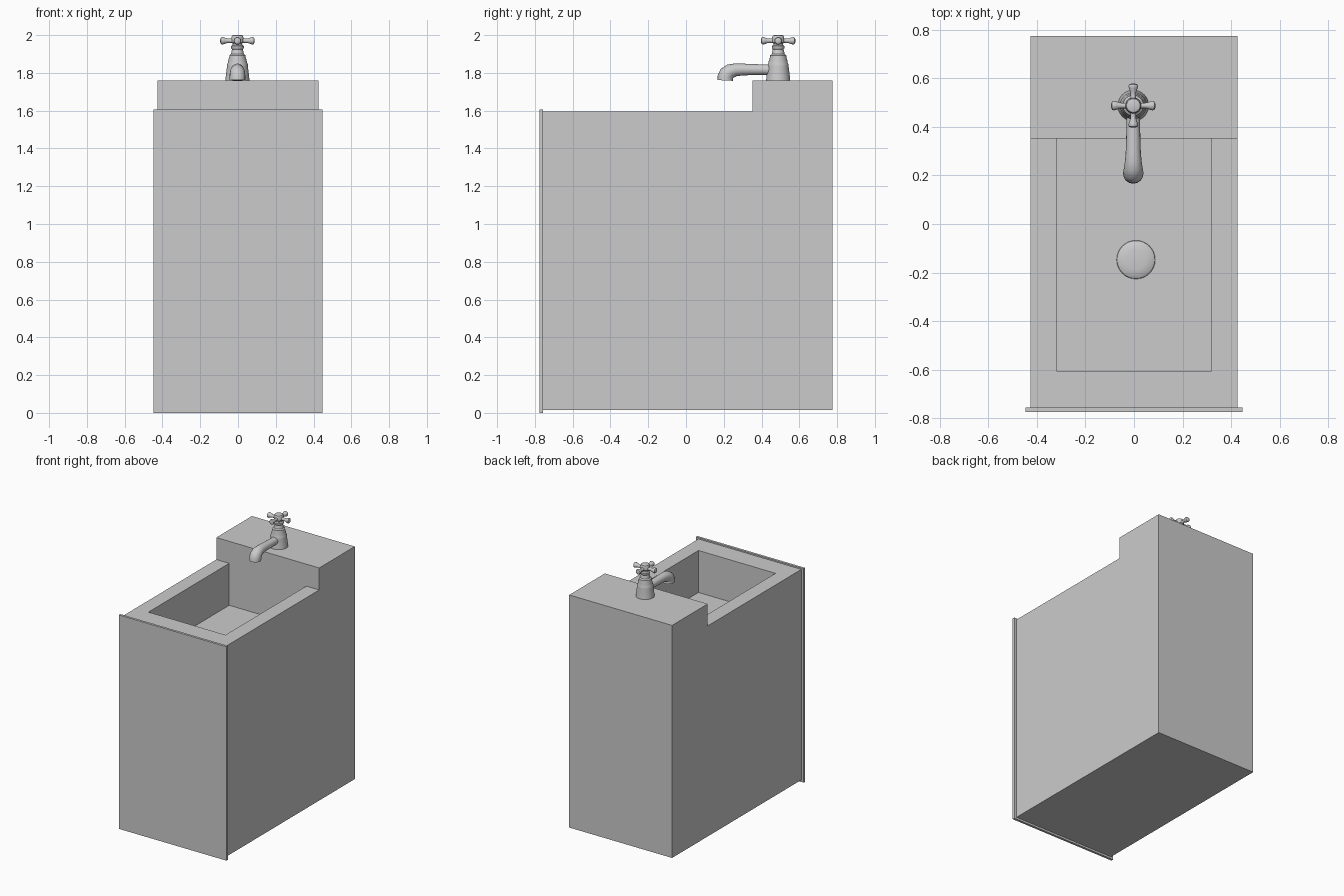
import bpy, bmesh, math
from mathutils import Matrix, Vector

if "Cube" in bpy.data.objects:
    bpy.data.objects.remove(bpy.data.objects["Cube"])


def finish(name, bm, smooth=False):
    bmesh.ops.recalc_face_normals(bm, faces=bm.faces)
    me = bpy.data.meshes.new(name)
    bm.to_mesh(me)
    bm.free()
    ob = bpy.data.objects.new(name, me)
    bpy.context.collection.objects.link(ob)
    if smooth:
        bpy.ops.object.select_all(action='DESELECT')
        ob.select_set(True)
        bpy.context.view_layer.objects.active = ob
        bpy.ops.object.shade_smooth_by_angle(angle=math.radians(40))
    return ob


def box(name, lo, hi):
    bm = bmesh.new()
    lo, hi = Vector(lo), Vector(hi)
    bmesh.ops.create_cube(bm, size=1, matrix=Matrix.Translation((lo + hi) / 2)
                          @ Matrix.Diagonal((*(hi - lo), 1)))
    return finish(name, bm)


def lathe(name, profile, matrix, n=32):
    """Revolve (radius, height) points about local z; ends are closed."""
    bm = bmesh.new()
    rings = [[bm.verts.new((r * math.cos(2 * math.pi * i / n),
                            r * math.sin(2 * math.pi * i / n), z)) for i in range(n)]
             for r, z in profile]
    for a, b in zip(rings, rings[1:]):
        for i in range(n):
            bm.faces.new((a[i], a[(i + 1) % n], b[(i + 1) % n], b[i]))
    bm.faces.new(rings[0])
    bm.faces.new(rings[-1])
    bm.transform(matrix)
    return finish(name, bm, smooth=True)


# cabinet body: stepped side profile extruded across x
bm = bmesh.new()
side = [(-0.76, 0.015), (0.775, 0.015), (0.775, 1.76), (0.353, 1.76), (0.353, 1.595), (-0.76, 1.595)]
face = bm.faces.new([bm.verts.new((-0.427, y, z)) for y, z in side])
ext = bmesh.ops.extrude_face_region(bm, geom=[face])
bmesh.ops.translate(bm, vec=(0.854, 0, 0),
                    verts=[v for v in ext['geom'] if isinstance(v, bmesh.types.BMVert)])
body = finish("sink_body", bm)

# rectangular basin recess, flush with the raised back ledge
cutter = box("basin_cutter", (-0.32, -0.605, 1.28), (0.32, 0.353, 1.68))
cut = body.modifiers.new("basin", 'BOOLEAN')
cut.operation, cut.solver, cut.object = 'DIFFERENCE', 'EXACT', cutter
bpy.context.view_layer.objects.active = body
bpy.ops.object.modifier_apply(modifier=cut.name)
bpy.data.objects.remove(cutter)

# thin front panel
box("front_panel", (-0.447, -0.775, 0), (0.447, -0.757, 1.605))

# drain with shallow dished centre
lathe("drain", [(0.08, 0), (0.078, 0.006), (0.068, 0.012), (0.04, 0.016)],
      Matrix.Translation((0.008, -0.147, 1.279)))

# tap body, stem and hub
tap = Vector((-0.003, 0.488, 0))
lathe("tap_body", [(0.064, 1.758), (0.062, 1.78), (0.055, 1.835), (0.055, 1.845), (0.050, 1.855),
                   (0.050, 1.862), (0.043, 1.885), (0.043, 1.893), (0.034, 1.9), (0.029, 1.925),
                   (0.034, 1.932), (0.034, 1.942), (0.026, 1.948), (0.025, 1.955), (0.032, 1.962),
                   (0.032, 1.988), (0.028, 1.997), (0.020, 2.0)],
      Matrix.Translation(tap))

# four cross-handle arms
arm = [(0.015, 0.02), (0.011, 0.035), (0.012, 0.055), (0.018, 0.072),
       (0.020, 0.080), (0.017, 0.087), (0.008, 0.091)]
for i in range(4):
    lathe(f"handle_arm_{i + 1}", arm,
          Matrix.Translation(tap + Vector((0, 0, 1.970)))
          @ Matrix.Rotation(i * math.pi / 2, 4, 'Z') @ Matrix.Rotation(math.pi / 2, 4, 'Y'), 16)

# spout: tube swept along the arm and curled down at the tip
cu = bpy.data.curves.new("spout", 'CURVE')
cu.dimensions = '3D'
cu.bevel_depth, cu.bevel_resolution, cu.use_fill_caps = 1.0, 6, True
path = [(0.48, 1.816, 0.028), (0.40, 1.817, 0.028), (0.30, 1.818, 0.031), (0.262, 1.816, 0.034),
        (0.235, 1.809, 0.038), (0.217, 1.796, 0.041), (0.209, 1.78, 0.042), (0.208, 1.76, 0.042)]
sp = cu.splines.new('POLY')
sp.points.add(len(path) - 1)
for p, (y, z, r) in zip(sp.points, path):
    p.co = (tap.x, y, z, 1)
    p.radius = r
sp.use_smooth = True
spout = bpy.data.objects.new("spout", cu)
bpy.context.collection.objects.link(spout)
